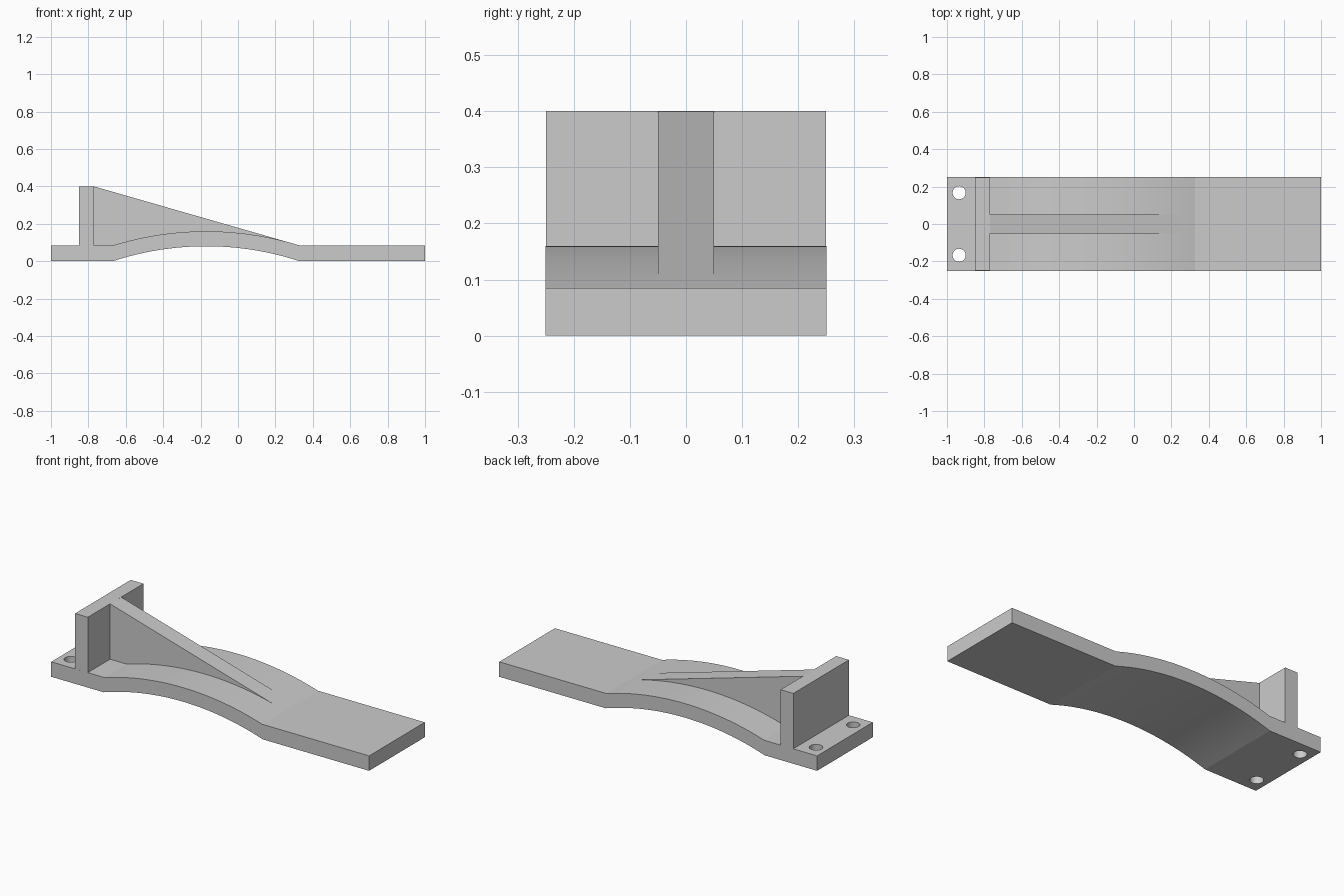
import bpy, bmesh, math

if "Cube" in bpy.data.objects:
    bpy.data.objects.remove(bpy.data.objects["Cube"])

CX, CZ = -0.17, -1.5225      # centre of the arch circle
R_IN, R_OUT = 1.6025, 1.6825
T = 0.085                    # base thickness


def arch(radius, x0, x1, n=28):
    """Points along the arch from x0 to x1."""
    a0 = math.asin((x0 - CX) / radius)
    a1 = math.asin((x1 - CX) / radius)
    return [(CX + radius * math.sin(a0 + (a1 - a0) * i / n),
             CZ + radius * math.cos(a0 + (a1 - a0) * i / n)) for i in range(n + 1)]


def extrude(name, profile, half):
    """Prism from an xz profile, centred on y = 0."""
    bm = bmesh.new()
    face = bm.faces.new([bm.verts.new((x, -half, z)) for x, z in profile])
    res = bmesh.ops.extrude_face_region(bm, geom=[face])
    new = [v for v in res["geom"] if isinstance(v, bmesh.types.BMVert)]
    bmesh.ops.translate(bm, verts=new, vec=(0, 2 * half, 0))
    bmesh.ops.recalc_face_normals(bm, faces=bm.faces)
    mesh = bpy.data.meshes.new(name)
    bm.to_mesh(mesh)
    bm.free()
    ob = bpy.data.objects.new(name, mesh)
    bpy.context.collection.objects.link(ob)
    return ob


def combine(target, other, op):
    mod = target.modifiers.new(op, 'BOOLEAN')
    mod.operation, mod.object, mod.solver = op, other, 'EXACT'
    bpy.ops.object.select_all(action='DESELECT')
    bpy.context.view_layer.objects.active = target
    target.select_set(True)
    bpy.ops.object.modifier_apply(modifier=mod.name)
    bpy.data.objects.remove(other, do_unlink=True)


# Arched base strip
bottom = [(-1, 0)] + arch(R_IN, -0.67, 0.33) + [(1, 0)]
top = [(1, T)] + arch(R_OUT, 0.327, -0.667) + [(-1, T)]
base = extrude("arched_bracket", bottom + top, 0.25)

# Upright plate
plate = extrude("upright_plate", [(-0.85, 0.04), (-0.77, 0.04), (-0.77, 0.4), (-0.85, 0.4)], 0.2499)
combine(base, plate, 'UNION')

# Sloping centre rib, sunk into plate and base
rib_profile = [(-0.8, 0.39), (-0.77, 0.3999), (0.33, 0.084), (0.33, 0.04)]
rib_profile += arch((R_IN + R_OUT) / 2, 0.3, -0.64, 16) + [(-0.8, 0.042)]
combine(base, extrude("rib", rib_profile, 0.05), 'UNION')

# Two bolt holes
for side in (-1, 1):
    bpy.ops.mesh.primitive_cylinder_add(vertices=32, radius=0.035, depth=0.4,
                                        location=(-0.935, side * 0.167, 0.04))
    cutter = bpy.context.object
    cutter.hide_render = True
    combine(base, cutter, 'DIFFERENCE')

bpy.ops.object.shade_smooth_by_angle(angle=math.radians(12))
